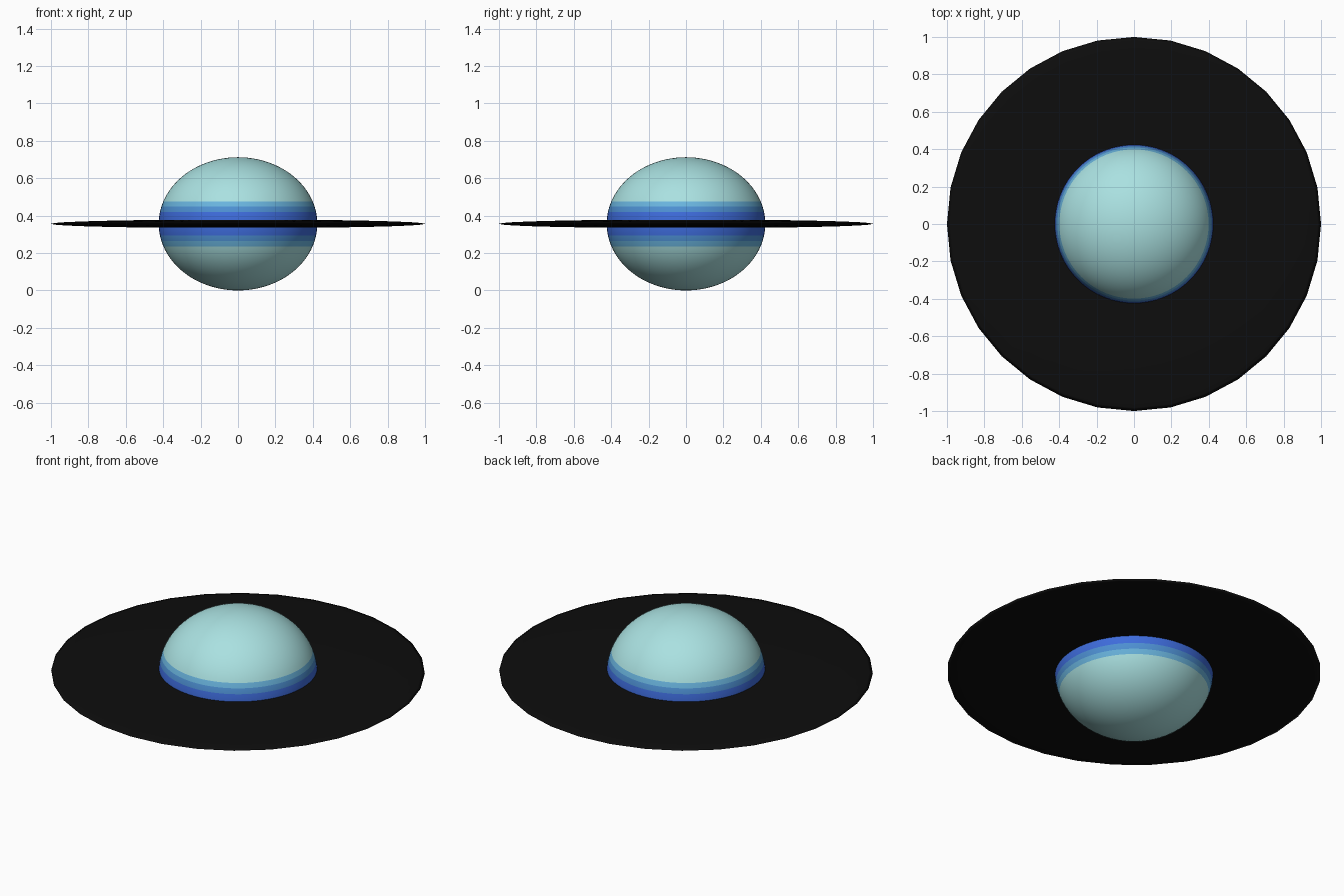
import bpy, bmesh
from mathutils import Vector, Matrix

if "Cube" in bpy.data.objects:
    bpy.data.objects.remove(bpy.data.objects["Cube"])

CZ = 0.356                      # height of the planet centre
RX, RZ = 0.424, 0.356           # planet radii


def srgb(*rgb):
    return tuple((c / 255 / 12.92) if c < 11 else ((c / 255 + 0.055) / 1.055) ** 2.4 for c in rgb) + (1,)


def material(name, *rgb):
    m = bpy.data.materials.new(name)
    m.diffuse_color = srgb(*rgb)
    m.use_nodes = True
    m.node_tree.nodes["Principled BSDF"].inputs["Base Color"].default_value = m.diffuse_color
    return m


def finish(name, bm, mats):
    me = bpy.data.meshes.new(name)
    for f in bm.faces:
        f.smooth = True
    bm.to_mesh(me)
    bm.free()
    for m in mats:
        me.materials.append(m)
    ob = bpy.data.objects.new(name, me)
    bpy.context.collection.objects.link(ob)
    ob.location.z = CZ
    return ob


def ellipsoid(seg, rings, rx, rz):
    bm = bmesh.new()
    bmesh.ops.create_uvsphere(bm, u_segments=seg, v_segments=rings, radius=1,
                              matrix=Matrix.Diagonal((rx, rx, rz, 1)))
    return bm


# planet: smooth flattened ball, cut at the band heights
bands = [0.062, 0.093, 0.12]
planet = ellipsoid(96, 48, RX, RZ)
for h in bands:
    for s in (1, -1):
        bmesh.ops.bisect_plane(planet, geom=planet.verts[:] + planet.edges[:] + planet.faces[:],
                               plane_co=Vector((0, 0, s * h)), plane_no=Vector((0, 0, 1)), dist=1e-5)
for f in planet.faces:
    z = abs(f.calc_center_median().z)
    f.material_index = sum(z > h for h in bands)
finish("planet", planet, [
    material("royal blue", 62, 108, 220),
    material("medium blue", 78, 145, 212),
    material("sky blue", 105, 180, 222),
    material("pale teal", 170, 225, 225)])

# ring: very thin lens-shaped disc with 32 sides
finish("ring_disc", ellipsoid(32, 16, 1.0, 0.023), [material("black", 13, 13, 13)])
